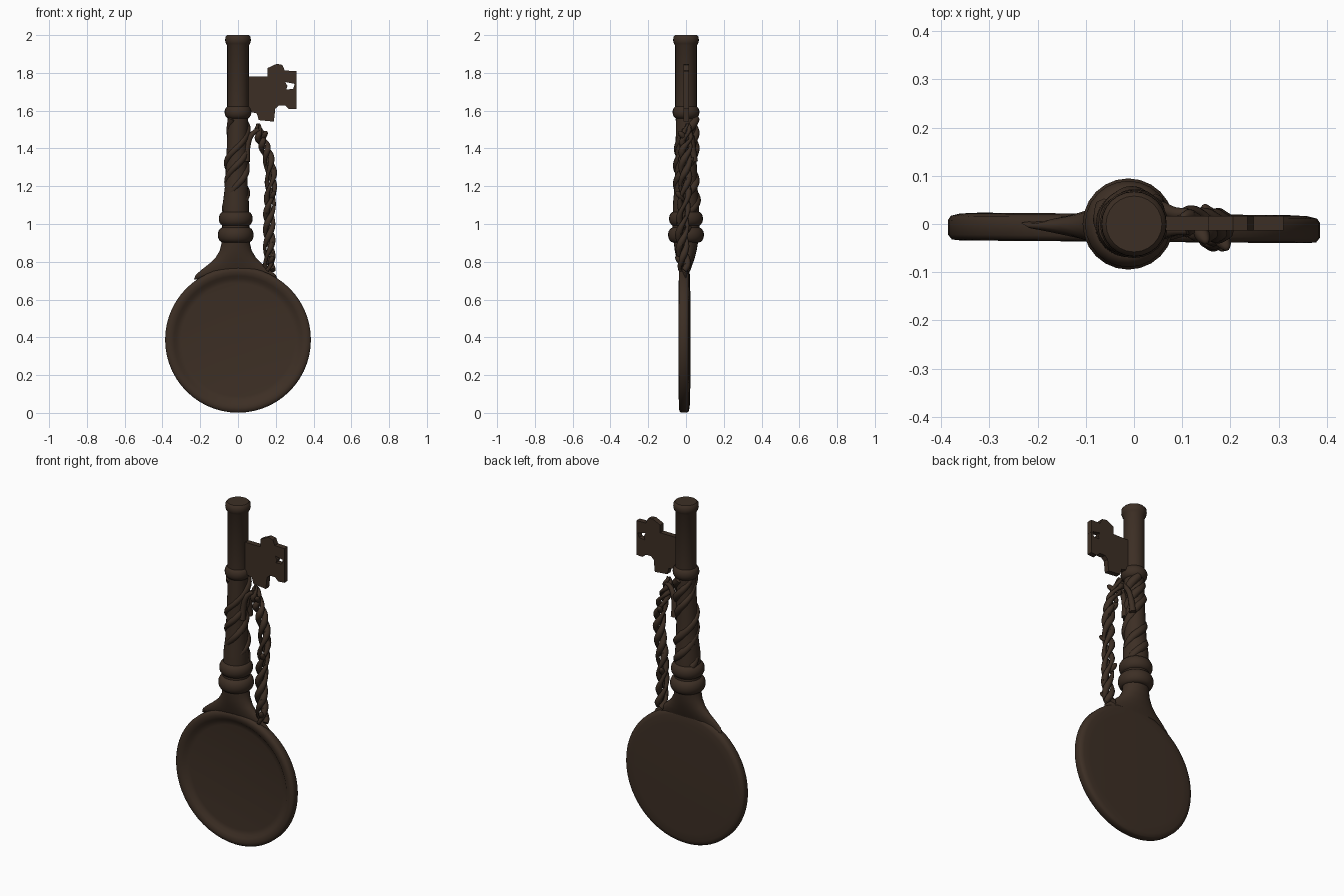
import bpy, bmesh, math
from mathutils import Vector

if "Cube" in bpy.data.objects:
    bpy.data.objects.remove(bpy.data.objects["Cube"])

iron = bpy.data.materials.new("dark brown iron")
iron.diffuse_color = (0.046, 0.028, 0.018, 1)
iron.use_nodes = True
iron.node_tree.nodes["Principled BSDF"].inputs["Base Color"].default_value = iron.diffuse_color


def finish(name, bm, angle=40):
    bmesh.ops.recalc_face_normals(bm, faces=bm.faces)
    me = bpy.data.meshes.new(name)
    bm.to_mesh(me)
    bm.free()
    me.materials.append(iron)
    ob = bpy.data.objects.new(name, me)
    bpy.context.collection.objects.link(ob)
    bpy.ops.object.select_all(action='DESELECT')
    bpy.context.view_layer.objects.active = ob
    ob.select_set(True)
    bpy.ops.object.shade_smooth_by_angle(angle=math.radians(angle))
    return ob


def loft(name, rings, angle=40):
    """Skin a list of equal-length point rings and cap both ends."""
    bm = bmesh.new()
    vs = [[bm.verts.new(p) for p in r] for r in rings]
    n = len(vs[0])
    for a, b in zip(vs, vs[1:]):
        for i in range(n):
            bm.faces.new((a[i], a[(i + 1) % n], b[(i + 1) % n], b[i]))
    bm.faces.new(vs[0])
    bm.faces.new(vs[-1])
    return finish(name, bm, angle)


def lean(z):
    """Sideways offset of the slightly leaning shaft."""
    return -0.012 * max(0, min(1, (1.58 - z) / 0.5))


def ellipse(rx, ry, z, n=24, cy=0.0):
    return [(lean(z) + rx * math.cos(2 * math.pi * i / n), cy + ry * math.sin(2 * math.pi * i / n), z)
            for i in range(n)]


def lathe(name, prof, n=24, angle=40):
    return loft(name, [ellipse(r, r, z, n) for r, z in prof], angle)


def tube(name, pts, radius, n=7):
    """Tube along points; radius is a function of 0..1 along the path."""
    pts = [Vector(p) for p in pts]
    rings = []
    for k, p in enumerate(pts):
        t = (pts[min(k + 1, len(pts) - 1)] - pts[max(k - 1, 0)]).normalized()
        u = (Vector((0, 1, 0)) - t * t.y).normalized()
        v = t.cross(u)
        r = radius(k / (len(pts) - 1))
        rings.append([p + r * (u * math.cos(2 * math.pi * i / n) + v * math.sin(2 * math.pi * i / n))
                      for i in range(n)])
    return loft(name, rings, 60)


def spline(keys, s):
    """Catmull-Rom point on key positions, s in 0..1."""
    x = min(s, 0.9999) * (len(keys) - 1)
    i = int(x)
    f = x - i
    g = lambda j: Vector(keys[max(0, min(len(keys) - 1, j))])
    a, b, c, d = g(i - 1), g(i), g(i + 1), g(i + 2)
    return 0.5 * (2 * b + (c - a) * f + (2 * a - 5 * b + 4 * c - d) * f ** 2
                  + (3 * b - a - 3 * c + d) * f ** 3)


# round mirror disc with a raised front rim, turned about y and very slightly twisted
prof = [(0.01, -0.014), (0.30, -0.014), (0.325, -0.018), (0.338, -0.030), (0.36, -0.036),
        (0.378, -0.034), (0.386, -0.024), (0.386, 0.006), (0.380, 0.015), (0.36, 0.020), (0.32, 0.022), (0.01, 0.022)]
N = 56
loft("mirror_disc", [[(r * math.cos(2 * math.pi * i / N), y - 0.001 - 0.008 * r * math.cos(2 * math.pi * i / N),
                       0.387 + r * math.sin(2 * math.pi * i / N))
                      for i in range(N)] for r, y in prof], 60)

# neck flaring from the round shaft into the flat disc
neck = [(0.222, 0.008, 0.705), (0.212, 0.016, 0.73), (0.182, 0.028, 0.757), (0.142, 0.038, 0.788), (0.108, 0.049, 0.82),
        (0.084, 0.058, 0.86), (0.075, 0.064, 0.90), (0.073, 0.068, 0.94)]
loft("flared_neck", [ellipse(rx, ry, z, 24, 0.002 if z < 0.72 else -0.005 * (0.94 - z) / 0.25)
                     for rx, ry, z in neck], 80)

# two collar rings and the ring below the tube
for nm, z, r, h in (("lower_collar", 0.942, 0.095, 0.040), ("upper_collar", 1.028, 0.090, 0.038),
                    ("tube_ring", 1.592, 0.071, 0.036)):
    lathe(nm, [(r - 0.028 + 0.028 * math.cos(a), z + h * math.sin(a))
               for a in [math.radians(d) for d in range(-90, 91, 20)]], 24, 60)

# shaft core
lathe("shaft_core", [(0.068, 0.92), (0.072, 0.98), (0.069, 1.06), (0.068, 1.12), (0.060, 1.2), (0.056, 1.35),
                     (0.054, 1.48), (0.054, 1.6)])

# plain tube with lipped end
lathe("key_tube", [(0.054, 1.58), (0.057, 1.62), (0.057, 1.945), (0.064, 1.955), (0.068, 1.97),
                   (0.067, 1.99), (0.058, 2.0), (0.01, 2.0)])

# vines winding round the shaft, all the same way
for k, (a0, turns) in enumerate(((0.3, 1.4), (2.5, 1.25), (4.5, 1.5))):
    pts = []
    for i in range(61):
        s = i / 60
        a = a0 + turns * 2 * math.pi * s
        r = 0.052 - 0.006 * s + 0.005 * math.sin(17 * s + 2 * k)
        z = 1.06 + 0.5 * s
        pts.append((lean(z) + r * math.cos(a), r * math.sin(a), z))
    tube("shaft_vine_%d" % (k + 1), pts, lambda s, k=k: 0.020 + 0.004 * math.sin(11 * s + 2 * k))

# braided loop of vine hanging beside the shaft
path = [(0.165, -0.010, 0.755), (0.162, -0.018, 0.87), (0.166, -0.015, 1.0), (0.172, -0.010, 1.13),
        (0.172, -0.006, 1.26), (0.150, 0.0, 1.38), (0.122, 0.004, 1.46), (0.106, 0.008, 1.53)]
for k in range(3):
    pts = []
    for i in range(111):
        s = i / 110
        a = 2 * math.pi * (k / 3 + 3.4 * s)
        w = 0.020 * min(1, 0.25 + 5 * (1 - s))
        pts.append(spline(path, s) + Vector((w * math.cos(a), 1.1 * w * math.sin(a), 0)))
    tube("braid_strand_%d" % (k + 1), pts,
         lambda s, k=k: (0.0145 + 0.004 * math.sin(34 * s + 2 * k)) * min(1, 0.4 + 6 * (1 - s)), 6)

# tendril joining the braid top back to the shaft
for k, y in enumerate((-0.012, 0.022)):
    keys = [(0.112, y, 1.50), (0.085, y, 1.485), (0.062, y * 1.4, 1.455), (0.048, y * 1.6, 1.40),
            (0.045, y * 2, 1.33)]
    tube("tendril_%d" % (k + 1), [spline(keys, i / 24) for i in range(25)], lambda s: 0.011 + 0.008 * s)

# small leaves on the braid
for k, s in enumerate((0.04, 0.22, 0.42, 0.62, 0.82)):
    side = -1 if k % 2 == 0 else 1
    c = spline(path, s)
    keys = [c, c + Vector((-0.012 * side, 0.024 * side, 0.03)), c + Vector((-0.022 * side, 0.042 * side, 0.05))]
    tube("braid_leaf_%d" % (k + 1), [spline(keys, i / 10) for i in range(11)],
         lambda t: 0.004 + 0.012 * math.sin(math.pi * t), 6)

# key bit: notched plate with a small hole (bridged through a slit)
outline = [(0.04, 1.60), (0.10, 1.585), (0.11, 1.55), (0.19, 1.542), (0.197, 1.61), (0.215, 1.627), (0.25, 1.627),
           (0.27, 1.608), (0.31, 1.61), (0.31, 1.735), (0.298, 1.735), (0.292, 1.715), (0.255, 1.712), (0.262, 1.73),
           (0.25, 1.752), (0.298, 1.742), (0.298, 1.7355), (0.31, 1.7355), (0.31, 1.81), (0.248, 1.812),
           (0.235, 1.842), (0.205, 1.848), (0.155, 1.825), (0.155, 1.78), (0.04, 1.78)]
bm = bmesh.new()
face = bm.faces.new([bm.verts.new((x, -0.014, z)) for x, z in outline])
ext = bmesh.ops.extrude_face_region(bm, geom=[face])
bmesh.ops.translate(bm, vec=(0, 0.031, 0), verts=[g for g in ext["geom"] if isinstance(g, bmesh.types.BMVert)])
bmesh.ops.triangulate(bm, faces=[f for f in bm.faces if len(f.verts) > 4])
finish("key_bit", bm, 30)
